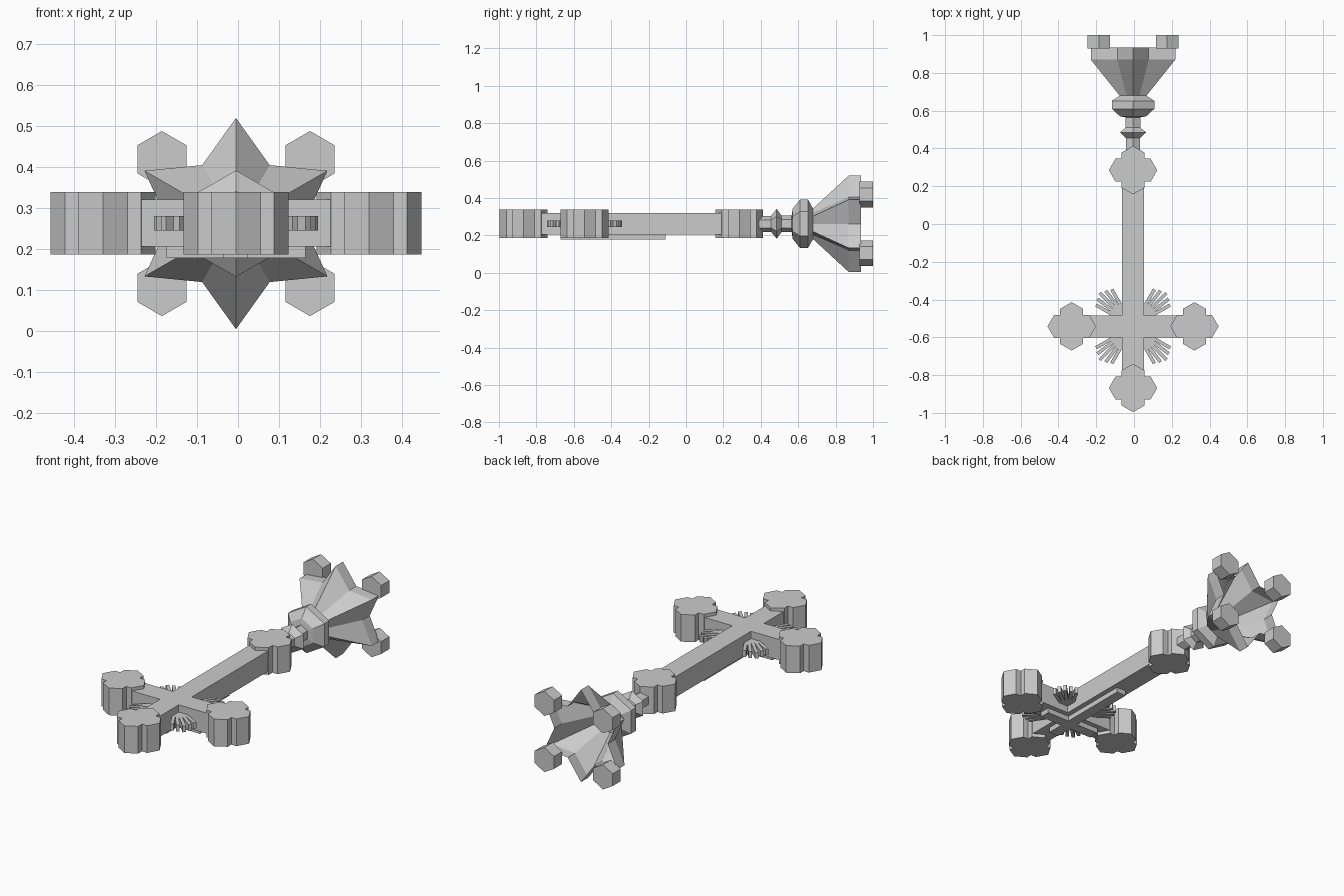
import bpy, bmesh
from math import cos, sin, pi, radians

if "Cube" in bpy.data.objects:
    bpy.data.objects.remove(bpy.data.objects["Cube"])

CX, CZ = -0.005, 0.262      # long axis of the cross
CY = -0.542                 # height of the cross arms


def make(name, verts, faces):
    me = bpy.data.meshes.new(name)
    me.from_pydata(verts, [], faces)
    bm = bmesh.new()
    bm.from_mesh(me)
    bmesh.ops.recalc_face_normals(bm, faces=bm.faces)
    bm.to_mesh(me)
    bm.free()
    ob = bpy.data.objects.new(name, me)
    bpy.context.collection.objects.link(ob)
    return ob


def prism(name, outline, z0, z1):
    """Extrude an xy outline from z0 to z1."""
    n = len(outline)
    verts = [(x, y, z) for z in (z0, z1) for x, y in outline]
    faces = [tuple(range(n)), tuple(range(n, 2 * n))]
    faces += [(i, (i + 1) % n, n + (i + 1) % n, n + i) for i in range(n)]
    return make(name, verts, faces)


def rings_along_y(name, rings, caps=True):
    """Skin rings of (y, [(x, z), ...]) along the y axis."""
    n = len(rings[0][1])
    verts = [(x, y, z) for y, pts in rings for x, z in pts]
    faces = []
    for r in range(len(rings) - 1):
        for i in range(n):
            j = (i + 1) % n
            faces.append((r * n + i, r * n + j, (r + 1) * n + j, (r + 1) * n + i))
    if caps:
        faces += [tuple(range(n)), tuple(range(len(verts) - n, len(verts)))]
    return make(name, verts, faces)


def ngon(cx, cy, r, n=6, start=0.0):
    return [(cx + r * cos(start + 2 * pi * i / n), cy + r * sin(start + 2 * pi * i / n))
            for i in range(n)]


def cross(x0, x1, y0, y1, w):
    """Latin cross outline with arms of width 2w."""
    l, r, b, t = CX - w, CX + w, CY - w, CY + w
    return [(l, y0), (r, y0), (r, b), (x1, b), (x1, t), (r, t),
            (r, y1), (l, y1), (l, t), (x0, t), (x0, b), (l, b)]


def union(ob, others):
    for o in others:
        m = ob.modifiers.new("join", 'BOOLEAN')
        m.operation, m.object, m.solver = 'UNION', o, 'EXACT'
    bpy.context.view_layer.update()
    me = bpy.data.meshes.new_from_object(ob.evaluated_get(bpy.context.evaluated_depsgraph_get()))
    ob.modifiers.clear()
    ob.data = me
    for o in others:
        bpy.data.objects.remove(o)


# Main cross and the thinner cross on its underside
prism("cross_bars", cross(CX - 0.3, CX + 0.3, -0.86, 0.30, 0.058), 0.206, 0.321)
prism("back_cross", cross(CX - 0.17, CX + 0.17, -0.67, -0.11, 0.03), 0.178, 0.21)

# Lobed ends: four hexagonal prisms merged into one
for name, x, y in (("left_lobes", CX - 0.325, CY), ("right_lobes", CX + 0.325, CY),
                   ("foot_lobes", CX, -0.868), ("head_lobes", CX, 0.285)):
    parts = [prism(name, ngon(x + 0.058 * cos(k * pi / 2), y + 0.058 * sin(k * pi / 2),
                              0.07, 6, k * pi / 2), 0.187, 0.339) for k in range(4)]
    union(parts[0], parts[1:])

# Fans of rays between the arms
for q in range(4):
    for k in range(-2, 3):
        a = radians(45 + 90 * q + 7.5 * k)
        length = 0.25 - 0.012 * abs(k)
        c, s = cos(a), sin(a)
        pts = [(0.03, -0.009), (length, -0.009), (length, 0.009), (0.03, 0.009)]
        prism("ray", [(CX + u * c - v * s, CY + u * s + v * c) for u, v in pts], 0.245, 0.28)

# Turned hexagonal stem
profile = [(0.38, 0.043), (0.455, 0.043), (0.485, 0.08), (0.51, 0.045), (0.565, 0.045),
           (0.57, 0.08), (0.61, 0.13), (0.652, 0.13), (0.68, 0.08)]
rings_along_y("stem", [(y, ngon(CX, CZ, r, 6, pi / 2)) for y, r in profile])


# Flared hollow star base
def star(ro, ri):
    return [(CX + r * cos(pi / 2 + k * pi / 6), CZ + r * sin(pi / 2 + k * pi / 6))
            for k in range(12) for r in ((ri if k % 2 else ro),)]


rings_along_y("star_base", [(0.675, star(0.078, 0.0675)), (0.87, star(0.258, 0.165)),
                            (0.935, star(0.258, 0.165))], caps=False)

# Four hexagonal feet
for sx in (-1, 1):
    for sz in (-1, 1):
        pts = ngon(CX + 0.181 * sx, CZ + 0.157 * sz, 0.069, 6, pi / 2)
        rings_along_y("base_foot", [(0.928, pts), (1.0, pts)])
